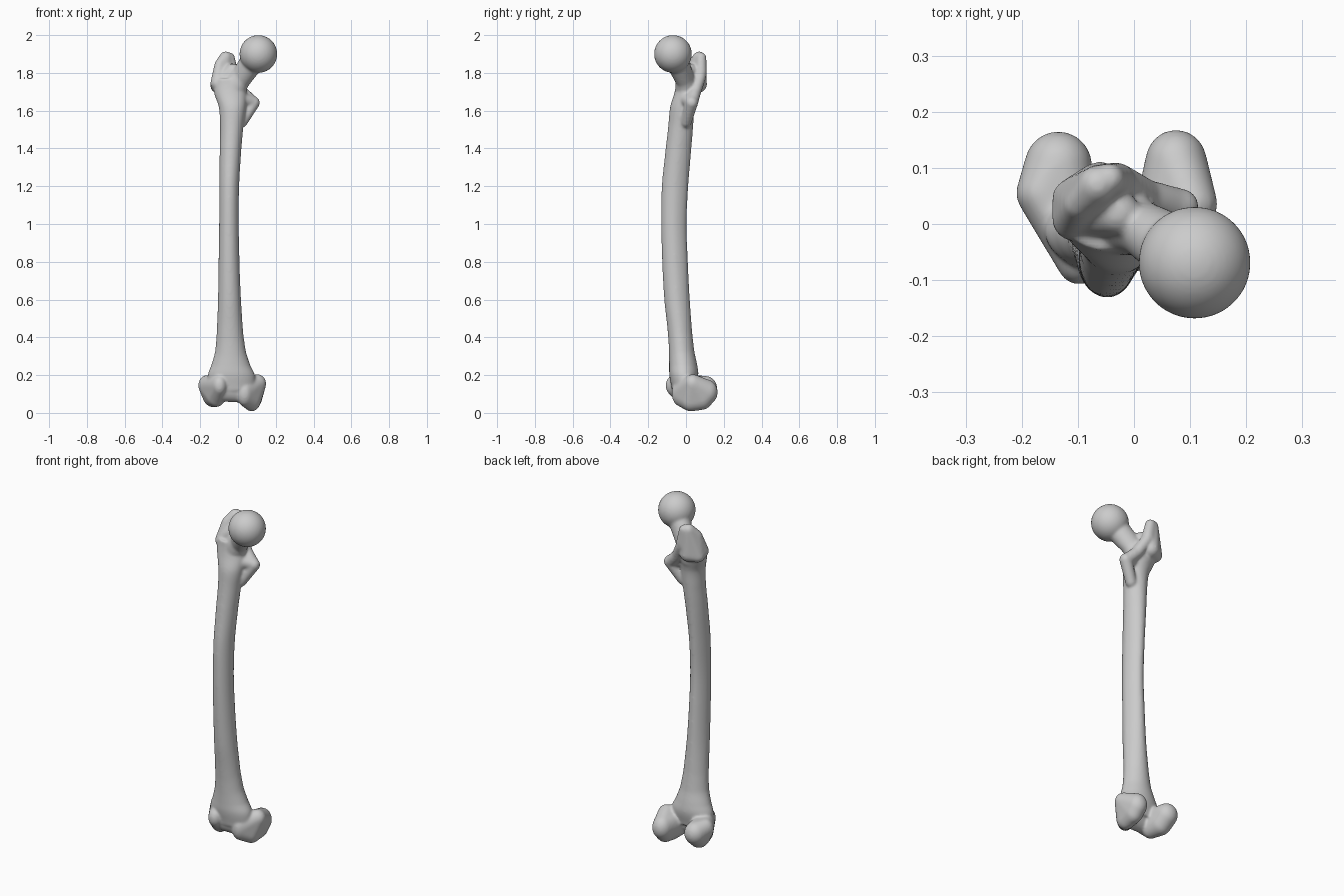
import bpy, bmesh, math
from mathutils import Vector

bm_all = bmesh.new()


def absorb(bm):
    me = bpy.data.meshes.new("tmp")
    bm.to_mesh(me)
    bm.free()
    bm_all.from_mesh(me)
    bpy.data.meshes.remove(me)


def hull(*blobs):
    """Convex skin around ellipsoids given as (x, y, z, rx, ry, rz) or (x, y, z, r)."""
    bm = bmesh.new()
    for b in blobs:
        r = b[3:] if len(b) == 6 else (b[3],) * 3
        new = bmesh.ops.create_icosphere(bm, subdivisions=4, radius=1)["verts"]
        for v in new:
            v.co = Vector((b[0] + v.co.x * r[0], b[1] + v.co.y * r[1], b[2] + v.co.z * r[2]))
    if len(blobs) > 1:
        bmesh.ops.delete(bm, geom=bm.edges[:], context='EDGES_FACES')
        res = bmesh.ops.convex_hull(bm, input=bm.verts[:])
        loose = [v for v in bm.verts if not v.link_faces]
        bmesh.ops.delete(bm, geom=loose, context='VERTS')
    bmesh.ops.recalc_face_normals(bm, faces=bm.faces[:])
    absorb(bm)


def chain(*blobs):
    for a, b in zip(blobs, blobs[1:]):
        hull(a, b)


def spline(keys, z):
    """Smooth interpolation of (z, values...) rows."""
    i = max(k for k in range(len(keys) - 1) if keys[k][0] <= z + 1e-6)
    p = [keys[min(max(i + d, 0), len(keys) - 1)] for d in (-1, 0, 1, 2)]
    t = (z - p[1][0]) / (p[2][0] - p[1][0])
    return [0.5 * (2 * b + (c - a) * t + (2 * a - 5 * b + 4 * c - d) * t * t
                   + (3 * b - a - 3 * c + d) * t ** 3)
            for a, b, c, d in zip(*[q[1:] for q in p])]


# Shaft: z, x min, x max, y min, y max
keys = [(0.12, -.15, .09, -.075, .05), (0.20, -.160, .09, -.088, .065),
        (0.25, -.142, .066, -.089, .06), (0.32, -.122, .043, -.090, .045),
        (0.42, -.113, .028, -.096, .033), (0.60, -.106, .016, -.115, .020),
        (0.80, -.103, .008, -.126, .010), (1.00, -.100, .004, -.131, .003),
        (1.20, -.099, .006, -.128, .012), (1.40, -.097, .018, -.108, .028),
        (1.52, -.095, .029, -.094, .038), (1.62, -.102, .042, -.084, .045),
        (1.70, -.128, .045, -.060, .065), (1.77, -.125, .030, -.048, .065)]
bm = bmesh.new()
rings, N, S = [], 48, 90
for j in range(S + 1):
    z = 0.12 + 1.65 * j / S
    x0, x1, y0, y1 = spline(keys, z)
    ring = []
    for k in range(N):
        a = 2 * math.pi * k / N
        c, s = math.cos(a), math.sin(a)
        if s > 0:                       # narrow the back towards a ridge
            c *= 1 - 0.18 * s * math.sin(math.pi * j / S)
        ring.append(bm.verts.new(((x0 + x1) / 2 + c * (x1 - x0) / 2,
                                  (y0 + y1) / 2 + s * (y1 - y0) / 2, z)))
    rings.append(ring)
for a, b in zip(rings, rings[1:]):
    for k in range(N):
        bm.faces.new((a[k], a[(k + 1) % N], b[(k + 1) % N], b[k]))
bm.faces.new(rings[0][::-1])
bm.faces.new(rings[-1])
bmesh.ops.recalc_face_normals(bm, faces=bm.faces[:])
absorb(bm)

# Head and neck
hull((0.108, -0.069, 1.900, 0.100))
chain((0.085, -0.052, 1.875, .062, .062, .07), (0.015, -0.008, 1.775, .05, .048, .07),
      (-0.035, 0.005, 1.70, .07, .06, .08))

# Greater trochanter, with its crest running to the neck
hull((-0.065, 0.070, 1.880, .034), (-0.098, 0.035, 1.845, .026), (-0.108, 0.008, 1.745, .038),
     (-0.110, 0.045, 1.730, .036), (-0.060, 0.065, 1.740, .046))
hull((-0.045, 0.080, 1.880, .028), (-0.03, 0.078, 1.80, .032), (-0.06, 0.065, 1.76, .04))
hull((-0.03, 0.02, 1.81, .04), (-0.09, 0.02, 1.76, .04))

# Lesser trochanter and the crest behind
chain((-0.025, 0.075, 1.78, .032), (0.02, 0.048, 1.70, .032), (0.078, 0.030, 1.642, .034))
chain((0.082, 0.030, 1.642, .034), (0.02, 0.0, 1.54, .03))
hull((0.078, 0.03, 1.645, .034), (0.01, 0.0, 1.66, .04))

# Lateral condyle
hull((-0.098, -0.064, 0.145, .040, .044, .055), (-0.115, 0.0, 0.092, .052, .05, .060),
     (-0.130, 0.065, 0.100, .060, .06, .070), (-0.135, 0.105, 0.130, .060, .06, .065),
     (-0.165, 0.055, 0.145, .045, .045, .055))

# Medial condyle
hull((0.035, -0.030, 0.105, .045, .046, .070), (0.072, 0.025, 0.075, .050, .06, .067),
     (0.075, 0.085, 0.090, .054, .06, .074), (0.075, 0.110, 0.110, .055, .058, .066),
     (0.102, 0.035, 0.155, .047, .045, .050))

# Groove body between the condyles
hull((-0.095, -0.025, 0.13, .04, .05, .07), (0.03, -0.015, 0.125, .04, .05, .07))

# Fuse all parts into one smooth bone
me = bpy.data.meshes.new("thigh_bone")
bm_all.to_mesh(me)
bm_all.free()
bone = bpy.data.objects.new("thigh_bone", me)
bpy.context.collection.objects.link(bone)
rm = bone.modifiers.new("fuse", 'REMESH')
rm.mode = 'VOXEL'
rm.voxel_size = 0.0065
rm.use_smooth_shade = True
sm = bone.modifiers.new("soften", 'SMOOTH')
sm.factor = 0.5
sm.iterations = 10
